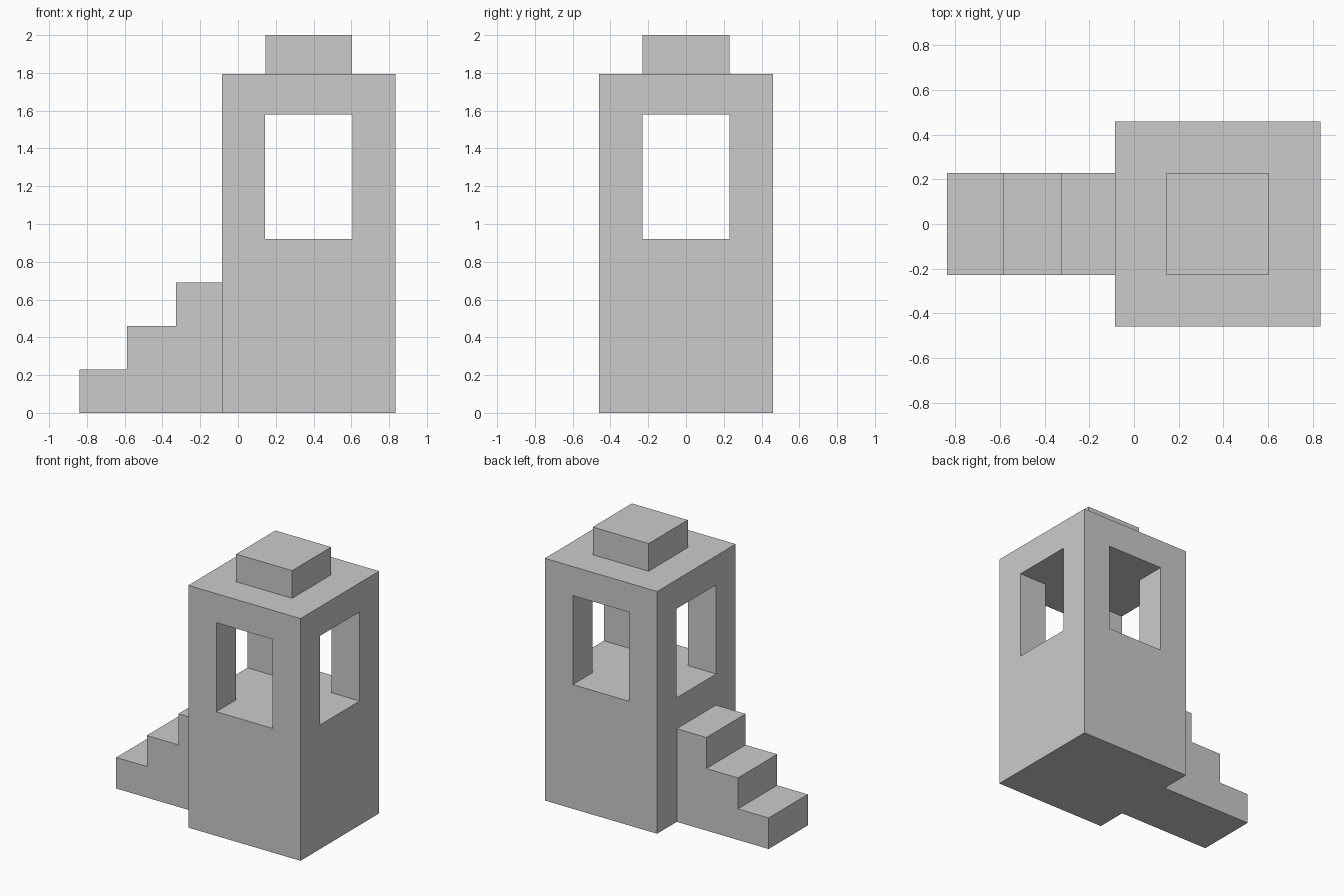
import bpy, bmesh
from mathutils import Vector

if "Cube" in bpy.data.objects:
    bpy.data.objects.remove(bpy.data.objects["Cube"])

CX = 0.375           # tower centre in x
HALF, WIN = 0.46, 0.231   # half widths of tower and of window/cap/stairs


def prism(name, profile, sweep):
    """Extrude a closed 3D profile along a vector."""
    bm = bmesh.new()
    face = bm.faces.new([bm.verts.new(p) for p in profile])
    ext = bmesh.ops.extrude_face_region(bm, geom=[face], use_keep_orig=True)
    verts = [g for g in ext["geom"] if isinstance(g, bmesh.types.BMVert)]
    bmesh.ops.translate(bm, verts=verts, vec=Vector(sweep))
    bmesh.ops.recalc_face_normals(bm, faces=bm.faces)
    mesh = bpy.data.meshes.new(name)
    bm.to_mesh(mesh)
    bm.free()
    obj = bpy.data.objects.new(name, mesh)
    bpy.context.collection.objects.link(obj)
    return obj


def block(name, half, z0, z1):
    """Square block centred on the tower axis."""
    corners = [(-1, -1), (1, -1), (1, 1), (-1, 1)]
    return prism(name, [(CX + half * x, half * y, z0) for x, y in corners],
                 (0, 0, z1 - z0))


# Tower body and roof cap
tower = block("tower", HALF, 0, 1.795)
block("roof_cap", 0.229, 1.795, 2.0)

# Cross-shaped cutter: window openings running through both directions
w, r = WIN, HALF + 0.1
cross = []
p = [(r, -w), (r, w), (w, w)]
for turn in range(4):
    cross += [(CX + x, y, 0.92) for x, y in p]
    p = [(-y, x) for x, y in p]
cutter = prism("window_cutter", cross, (0, 0, 0.66))

mod = tower.modifiers.new("windows", "BOOLEAN")
mod.operation = "DIFFERENCE"
mod.solver = "EXACT"
mod.object = cutter
bpy.context.view_layer.objects.active = tower
bpy.ops.object.modifier_apply(modifier=mod.name)
bpy.data.objects.remove(cutter)

# Three-step staircase against the tower's left wall
edges = [-0.838, -0.587, -0.328, CX - HALF]
side = [(edges[-1], 0), (edges[0], 0)]
for i in range(3):
    h = 0.23 * (i + 1)
    side += [(edges[i], h), (edges[i + 1], h)]
prism("stairs", [(x, -0.229, z) for x, z in side if (x, z)], (0, 0.458, 0))
